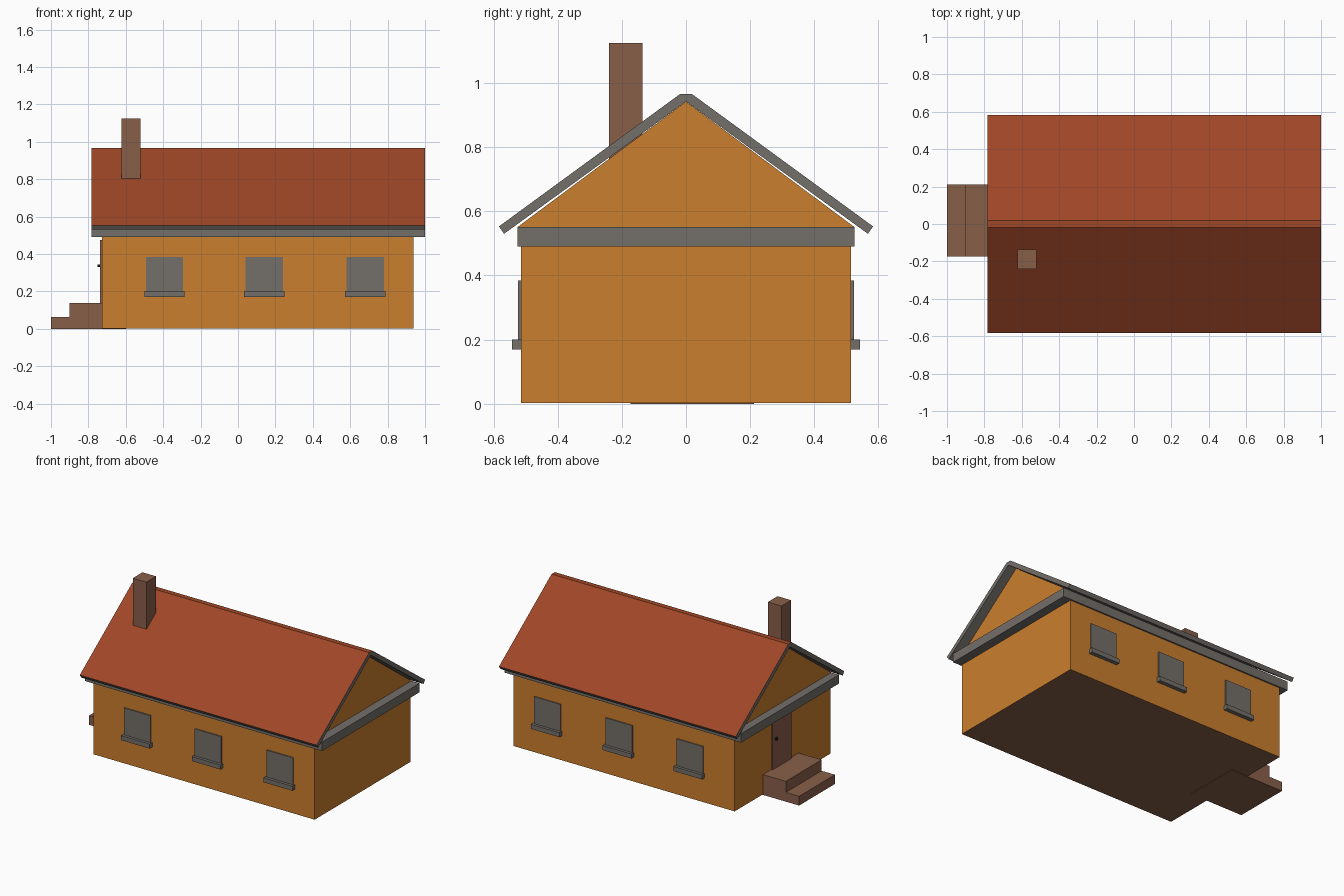
import bpy, bmesh
from mathutils import Vector

if "Cube" in bpy.data.objects:
    bpy.data.objects.remove(bpy.data.objects["Cube"])


def material(name, rgb):
    """Flat colour from an sRGB triple (0-255), stored as linear."""
    lin = [(c / 255 / 12.92) if c < 11 else ((c / 255 + 0.055) / 1.055) ** 2.4 for c in rgb]
    m = bpy.data.materials.new(name)
    m.diffuse_color = (*lin, 1)
    m.use_nodes = True
    m.node_tree.nodes["Principled BSDF"].inputs["Base Color"].default_value = m.diffuse_color
    return m


ORANGE = material("orange_plaster", (203, 126, 46))
RED = material("red_tiles", (160, 71, 39))
GREY = material("grey_trim", (116, 111, 106))
BROWN = material("brown_brick", (137, 95, 73))
BLACK = material("black_iron", (25, 24, 23))


def finish(name, bm, mats, rule=None):
    bmesh.ops.recalc_face_normals(bm, faces=bm.faces)
    if rule:
        for f in bm.faces:
            f.material_index = rule(f)
    me = bpy.data.meshes.new(name)
    bm.to_mesh(me)
    bm.free()
    for m in mats:
        me.materials.append(m)
    ob = bpy.data.objects.new(name, me)
    bpy.context.collection.objects.link(ob)
    return ob


def box(name, x, y, z, *mats, rule=None):
    bm = bmesh.new()
    bmesh.ops.create_cube(bm, size=1)
    for v in bm.verts:
        v.co = [r[0] if c < 0 else r[1] for c, r in zip(v.co, (x, y, z))]
    return finish(name, bm, mats, rule)


def prism(name, profile, axis, lo, hi, *mats, rule=None):
    """Extrude a 2D profile along x (profile is y,z) or y (profile is x,z)."""
    bm = bmesh.new()
    pts = [(lo, a, b) if axis == "x" else (a, lo, b) for a, b in profile]
    face = bm.faces.new([bm.verts.new(p) for p in pts])
    out = bmesh.ops.extrude_face_region(bm, geom=[face])
    step = Vector((hi - lo, 0, 0) if axis == "x" else (0, hi - lo, 0))
    bmesh.ops.translate(bm, vec=step,
                        verts=[g for g in out["geom"] if isinstance(g, bmesh.types.BMVert)])
    return finish(name, bm, mats, rule)


# Walls with a brown floor underneath
box("walls", (-0.727, 0.938), (-0.515, 0.515), (0.003, 0.495), ORANGE, BROWN,
    rule=lambda f: 1 if f.normal.z < -0.5 else 0)

# Grey band around the top of the walls
box("eaves_band", (-0.783, 1.0), (-0.525, 0.525), (0.49, 0.551), GREY)

# Gable walls under the roof
prism("gables", [(-0.525, 0.551), (0.525, 0.551), (0, 0.942)], "x", -0.727, 0.938, ORANGE)

# Roof: folded slab, red on top and grey on the edges and underside
half = [(0.018, 0.966), (0.583, 0.553), (0.567, 0.530)]
roof = half + [(0, 0.942)] + [(-y, z) for y, z in reversed(half)]
prism("roof", roof, "x", -0.783, 1.0, RED, GREY,
      rule=lambda f: 0 if f.normal.z > 0.1 and abs(f.normal.x) < 0.1 else 1)

# Chimney
box("chimney", (-0.624, -0.521), (-0.24, -0.136), (0.75, 1.124), BROWN)

# Entrance steps
prism("steps", [(-1, 0), (-0.6, 0), (-0.6, 0.138), (-0.9, 0.138), (-0.9, 0.063), (-1, 0.063)],
      "y", -0.173, 0.212, BROWN)

# Door with handle
box("door", (-0.737, -0.72), (-0.08, 0.12), (0.138, 0.475), BROWN)
box("door_handle", (-0.75, -0.73), (0.08, 0.095), (0.33, 0.345), BLACK)

# Windows and sills on both long sides
for label, s in (("front", -1), ("back", 1)):
    for i, cx in enumerate((-0.393, 0.14, 0.68), 1):
        def span(depth):
            return sorted((s * 0.505, s * depth))
        box(f"{label}_window_{i}", (cx - 0.1, cx + 0.1), span(0.523), (0.19, 0.384), GREY)
        box(f"{label}_sill_{i}", (cx - 0.108, cx + 0.108), span(0.542), (0.17, 0.201), GREY)
